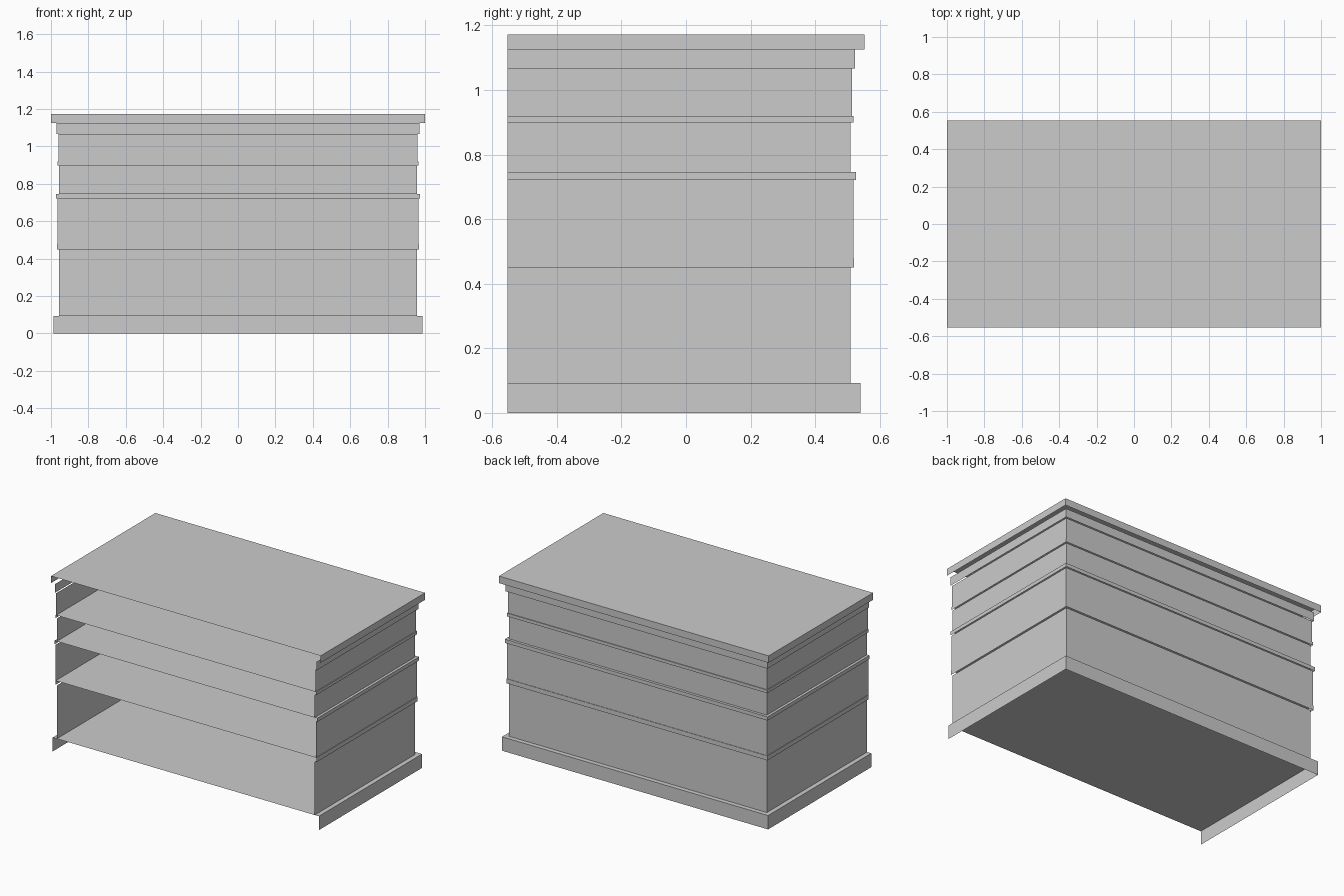
import bpy, bmesh

if "Cube" in bpy.data.objects:
    bpy.data.objects.remove(bpy.data.objects["Cube"])

FRONT = -0.553  # open front plane shared by every storey


def storey(name, half, z0, z1, lid):
    """Three-sided sheet wall, open at the front and bottom, optionally with a lid."""
    back = half - 0.447
    plan = [(-half, FRONT), (-half, back), (half, back), (half, FRONT)]
    bm = bmesh.new()
    low = [bm.verts.new((x, y, z0)) for x, y in plan]
    top = [bm.verts.new((x, y, z1)) for x, y in plan]
    for i in range(3):
        bm.faces.new((low[i + 1], low[i], top[i], top[i + 1]))
    if lid:
        bm.faces.new(top[::-1])
    bmesh.ops.recalc_face_normals(bm, faces=bm.faces)
    # make the walls face outwards and the lid face up
    for f in bm.faces:
        c, n = f.calc_center_median(), f.normal
        if n.x * c.x + n.y * c.y < -1e-4 or n.z < -0.5:
            f.normal_flip()
    mesh = bpy.data.meshes.new(name)
    bm.to_mesh(mesh)
    bm.free()
    bpy.context.collection.objects.link(bpy.data.objects.new(name, mesh))


# name, half width, bottom, top, has a floor/roof sheet on top
for part in [
    ("base_plinth", 0.987, 0.0, 0.093, True),
    ("ground_wall", 0.956, 0.093, 0.45, False),
    ("lower_band", 0.968, 0.45, 0.48, True),
    ("middle_wall", 0.965, 0.48, 0.721, False),
    ("middle_band", 0.974, 0.721, 0.746, True),
    ("upper_wall", 0.956, 0.746, 0.899, False),
    ("upper_band", 0.966, 0.899, 0.92, True),
    ("top_wall", 0.961, 0.92, 1.067, False),
    ("cornice", 0.971, 1.067, 1.125, False),
    ("roof_slab", 1.0, 1.125, 1.172, True),
]:
    storey(*part)
